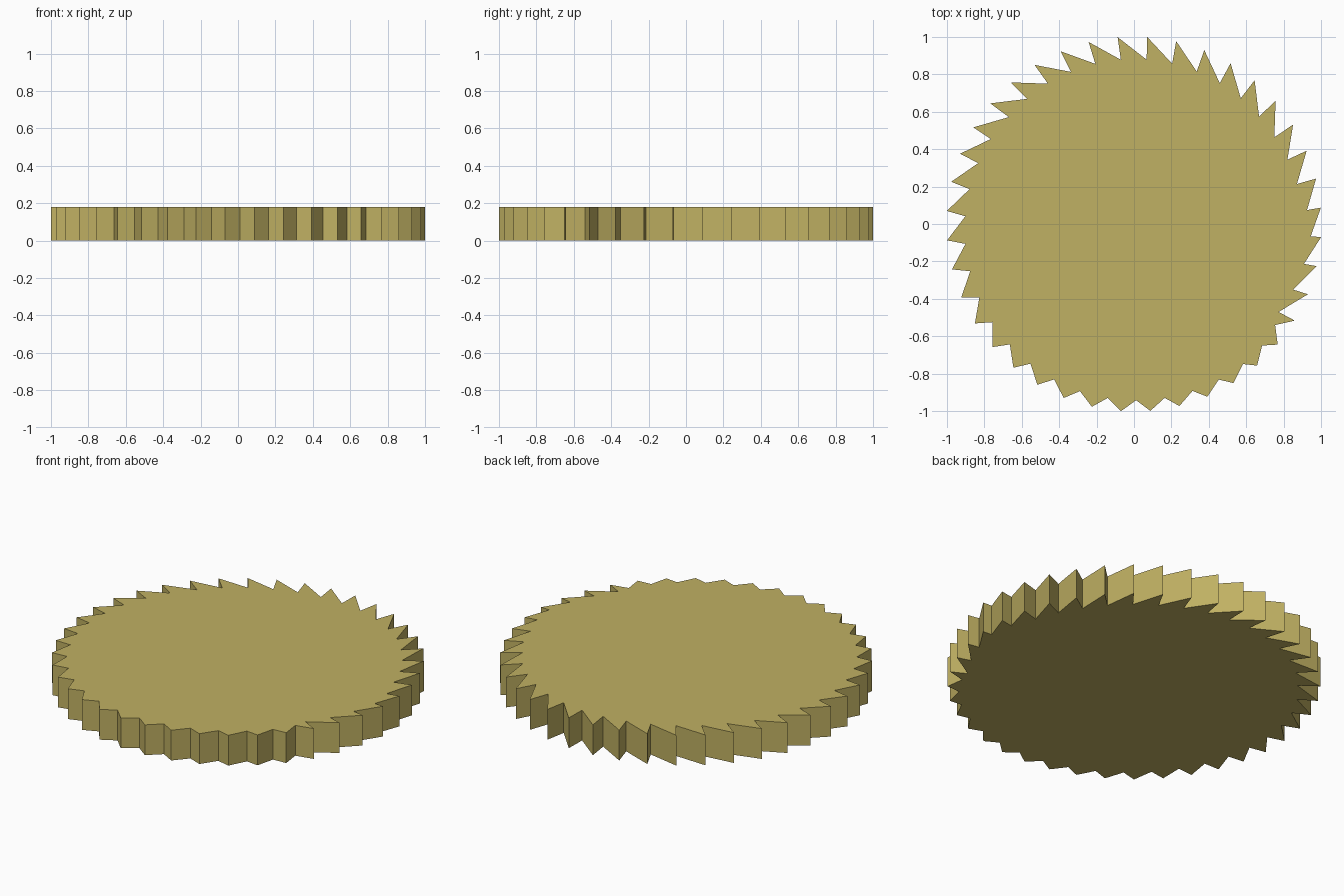
import bpy, bmesh, math

if "Cube" in bpy.data.objects:
    bpy.data.objects.remove(bpy.data.objects["Cube"])

TEETH = 40
HEIGHT = 0.18

# Root shape around the wheel: tip angle, root offset in degrees, root radius
ROOTS = [(-31, -0.3, 0.905), (-22, -0.4, 0.92), (-4, 0.0, 0.947), (5, -0.4, 0.928),
         (14, -0.2, 0.897), (32, -0.3, 0.882), (140, -0.5, 0.88), (149, 0.3, 0.89),
         (212, 2.8, 0.92), (248, 4.1, 0.939), (302, 5.9, 0.949),
         (311, 5.5, 0.944), (320, 4.4, 0.928)]


def root_at(angle):
    """Blend between the neighbouring root settings."""
    for (a0, o0, r0), (a1, o1, r1) in zip(ROOTS, ROOTS[1:]):
        if angle <= a1:
            t = (angle - a0) / (a1 - a0)
            return o0 + (o1 - o0) * t, r0 + (r1 - r0) * t
    return ROOTS[-1][1:]


def polar(radius, degrees):
    a = math.radians(degrees)
    return (radius * math.cos(a), radius * math.sin(a), 0.0)


# Toothed disc outline: tip, then the root that follows it
bm = bmesh.new()
outline = []
for i in range(TEETH):
    tip = -31 + i * 360 / TEETH
    offset, radius = root_at(tip)
    outline.append(bm.verts.new(polar(1.003, tip)))
    outline.append(bm.verts.new(polar(radius, tip + offset)))
base = bm.faces.new(outline)

# Extrude to full thickness
result = bmesh.ops.extrude_face_region(bm, geom=[base], use_keep_orig=True)
top = [v for v in result["geom"] if isinstance(v, bmesh.types.BMVert)]
bmesh.ops.translate(bm, verts=top, vec=(0, 0, HEIGHT))
bmesh.ops.recalc_face_normals(bm, faces=bm.faces[:])
caps = [f for f in bm.faces if len(f.verts) > 4]
bmesh.ops.triangulate(bm, faces=caps)

mesh = bpy.data.meshes.new("toothed_disc")
bm.to_mesh(mesh)
bm.free()

# Single flat colour
mat = bpy.data.materials.new("dull gold")
mat.diffuse_color = (0.53, 0.44, 0.125, 1)
mat.use_nodes = True
mat.node_tree.nodes["Principled BSDF"].inputs["Base Color"].default_value = mat.diffuse_color
mesh.materials.append(mat)

disc = bpy.data.objects.new("toothed_disc", mesh)
bpy.context.collection.objects.link(disc)
